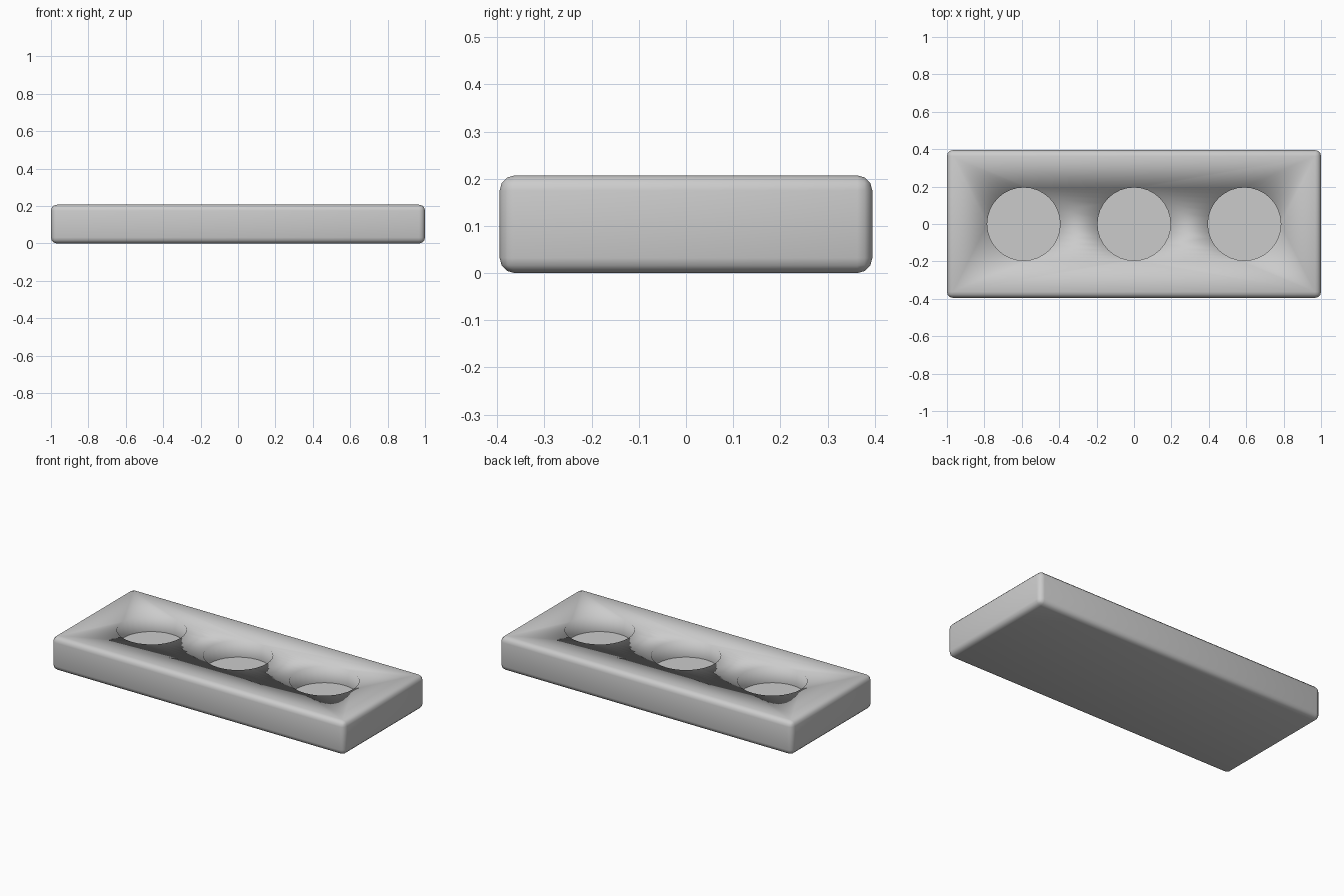
import bpy
import bmesh
from mathutils import Matrix

LENGTH, WIDTH, HEIGHT = 2.0, 0.79, 0.207
HOLE_RADIUS, HOLE_FLOOR, HOLE_SPACING = 0.195, 0.105, 0.59

if "Cube" in bpy.data.objects:
    bpy.data.objects.remove(bpy.data.objects["Cube"])

# Single plain grey
grey = bpy.data.materials.new("light grey")
grey.use_nodes = True
colour = (0.6, 0.6, 0.6, 1)
grey.diffuse_color = colour
grey.node_tree.nodes["Principled BSDF"].inputs["Base Color"].default_value = colour


def add_object(name, bm):
    mesh = bpy.data.meshes.new(name)
    bm.to_mesh(mesh)
    bm.free()
    mesh.materials.append(grey)
    obj = bpy.data.objects.new(name, mesh)
    bpy.context.collection.objects.link(obj)
    return obj


# Block with rounded edges
bm = bmesh.new()
bmesh.ops.create_cube(bm, size=1, matrix=Matrix.Translation((0, 0, HEIGHT / 2))
                      @ Matrix.Diagonal((LENGTH, WIDTH, HEIGHT, 1)))
bmesh.ops.bevel(bm, geom=bm.edges[:], offset=0.032, segments=3,
                profile=0.5, affect='EDGES')
block = add_object("holder_block", bm)

# Three round pockets, cut from above
bm = bmesh.new()
for i in (-1, 0, 1):
    bmesh.ops.create_cone(bm, cap_ends=True, segments=32,
                          radius1=HOLE_RADIUS, radius2=HOLE_RADIUS, depth=HEIGHT,
                          matrix=Matrix.Translation((i * HOLE_SPACING, 0, HOLE_FLOOR + HEIGHT / 2)))
cutter = add_object("pocket_cutter", bm)
cutter.hide_render = True
cutter.hide_viewport = True

cut = block.modifiers.new("pockets", 'BOOLEAN')
cut.operation = 'DIFFERENCE'
cut.solver = 'EXACT'
cut.object = cutter

# Bake the cut, then soften everything except the pocket floors
result = bpy.data.meshes.new_from_object(
    block.evaluated_get(bpy.context.evaluated_depsgraph_get()))
block.modifiers.clear()
block.data = result
bpy.data.objects.remove(cutter)

bm = bmesh.new()
bm.from_mesh(result)
bmesh.ops.triangulate(bm, faces=[f for f in bm.faces if len(f.verts) > 32])
for face in bm.faces:
    face.smooth = True
for edge in bm.edges:
    on_floor = all(abs(v.co.z - HOLE_FLOOR) < 0.001 for v in edge.verts)
    if on_floor and edge.calc_face_angle(0) > 1:
        edge.smooth = False
bm.to_mesh(result)
bm.free()
